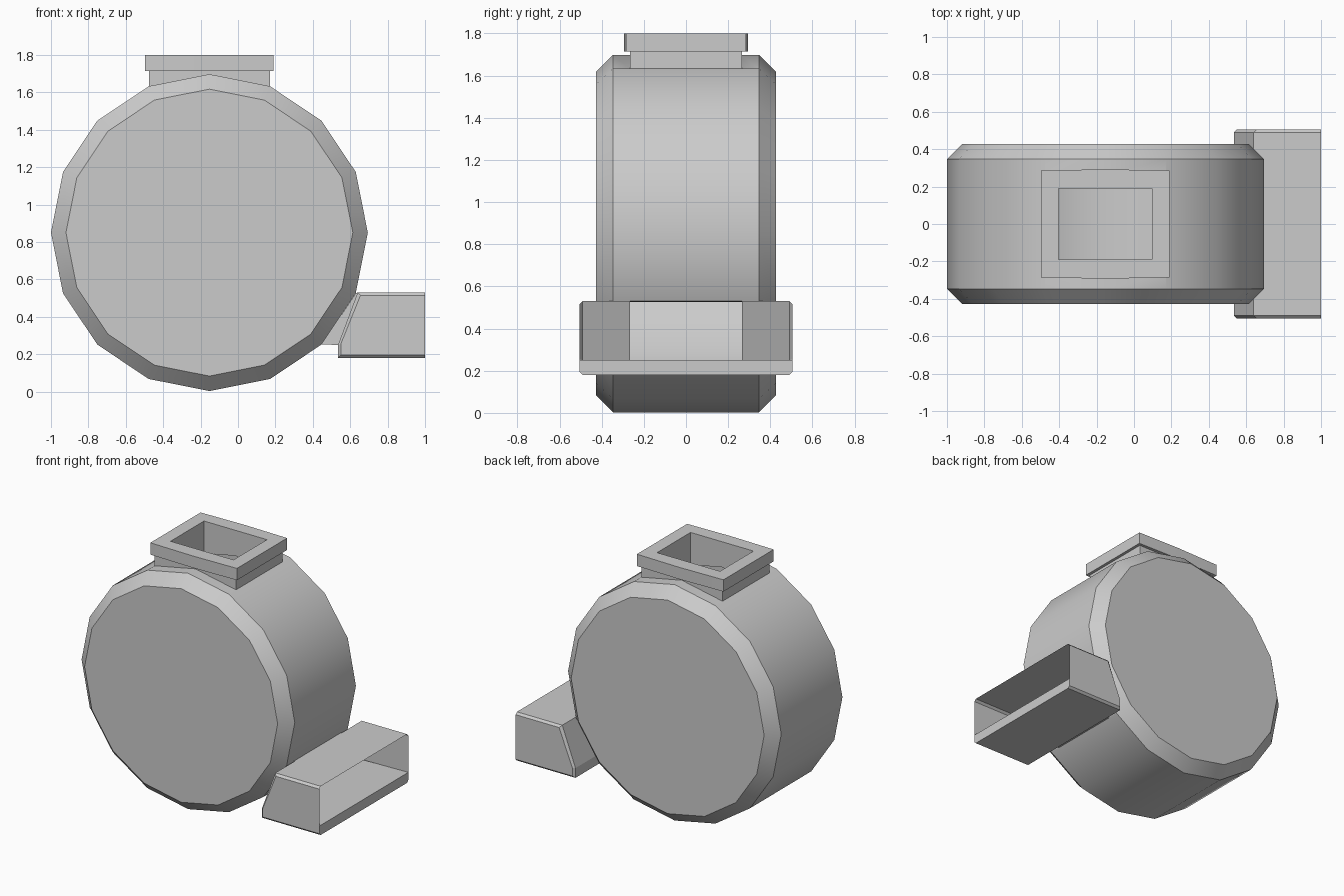
import bpy, bmesh, math
from math import sin, cos, pi

if "Cube" in bpy.data.objects:
    bpy.data.objects.remove(bpy.data.objects["Cube"])

GREY = (0.6, 0.6, 0.6, 1)
metal = bpy.data.materials.new("plain grey metal")
metal.use_nodes = True
metal.diffuse_color = GREY
metal.node_tree.nodes["Principled BSDF"].inputs["Base Color"].default_value = GREY

CX, CZ = -0.153, 0.85      # drum axis
SIDES = 16
RADIUS = 0.847
NECK_Y = 0.265             # half width of both openings


def make(name, bm, fix=True):
    if fix:
        bmesh.ops.remove_doubles(bm, verts=bm.verts, dist=0.0005)
        bmesh.ops.recalc_face_normals(bm, faces=bm.faces)
    mesh = bpy.data.meshes.new(name)
    bm.to_mesh(mesh)
    bm.free()
    mesh.materials.append(metal)
    obj = bpy.data.objects.new(name, mesh)
    bpy.context.collection.objects.link(obj)
    return obj


def loft(name, rings):
    """Closed solid through rings of points."""
    bm = bmesh.new()
    loops = [[bm.verts.new(p) for p in ring] for ring in rings]
    for a, b in zip(loops, loops[1:]):
        for i in range(len(a)):
            j = (i + 1) % len(a)
            bm.faces.new((a[i], a[j], b[j], b[i]))
    bm.faces.new(loops[0])
    bm.faces.new(loops[-1])
    return make(name, bm)


def drum_solid(name, radius, half, chamfer):
    def ring(r, y):
        return [(CX + r * sin(2 * pi * i / SIDES), y, CZ + r * cos(2 * pi * i / SIDES))
                for i in range(SIDES)]
    return loft(name, [ring(radius - chamfer, -half), ring(radius, chamfer - half),
                       ring(radius, half - chamfer), ring(radius - chamfer, half)])


def block(name, hx, hy, z0, z1, bulge=0.0):
    """Upright block over the drum axis, with slightly bowed long sides."""
    outline = [(-hx, -hy), (0, -hy - bulge), (hx, -hy), (hx, hy), (0, hy + bulge), (-hx, hy)]
    return loft(name, [[(CX + x, y, z) for x, y in outline] for z in (z0, z1)])


def boolean(target, tool, operation):
    mod = target.modifiers.new(operation, "BOOLEAN")
    mod.operation, mod.solver, mod.object = operation, "EXACT", tool
    bpy.context.view_layer.objects.active = target
    bpy.ops.object.modifier_apply(modifier=mod.name)
    bpy.data.objects.remove(tool)


# Hollow drum with the inlet neck and collar on top
drum = drum_solid("drum_with_inlet", RADIUS, 0.427, 0.08)
boolean(drum, block("neck", 0.323, NECK_Y, 1.45, 1.75), "UNION")
boolean(drum, block("collar", 0.344, 0.285, 1.715, 1.8, 0.008), "UNION")
boolean(drum, drum_solid("cavity", RADIUS - 0.08, 0.347, 0.05), "DIFFERENCE")
boolean(drum, block("inlet_hole", 0.25, 0.19, 1.3, 2.0), "DIFFERENCE")

# Outlet opening through one facet of the drum
opening = [(0.2, 0.252), (0.9, 0.252), (0.9, 0.525), (0.2, 0.525)]
boolean(drum, loft("outlet_hole", [[(x, y, z) for x, z in opening]
                                   for y in (-NECK_Y, NECK_Y)]), "DIFFERENCE")

# Short sheet throat joining the opening to the chute
bm = bmesh.new()
throat = [(0.446, 0.251), (0.535, 0.25), (0.64, 0.53), (0.63, 0.526)]
near, far = [[bm.verts.new((x, y, z)) for x, z in throat] for y in (-NECK_Y, NECK_Y)]
bm.faces.new(near)
bm.faces.new(far)
for i in (0, 2):
    bm.faces.new((near[i], near[i + 1], far[i + 1], far[i]))
make("outlet_throat", bm)

# Chute hood: thin sheet, open at the outer end, slanted back with a gap
bm = bmesh.new()
section = [(1, 0.18), (0.535, 0.18), (0.535, 0.25), (0.64, 0.53), (1, 0.53)]
inset = [(1, 0.195), (0.55, 0.195), (0.55, 0.255), (0.655, 0.515), (1, 0.515)]
stations = [(-0.505, inset), (-0.49, section), (-NECK_Y, section),
            (NECK_Y, section), (0.49, section), (0.505, inset)]
loops = [[bm.verts.new((x, y, z)) for x, z in prof] for y, prof in stations]
for k, (a, b) in enumerate(zip(loops, loops[1:])):
    for i in range(len(section) - 1):
        if not (k == 2 and i == 2):
            bm.faces.new((a[i], a[i + 1], b[i + 1], b[i]))
bm.faces.new(loops[0])
bm.faces.new(loops[-1])
make("chute_hood", bm)

# Raised chute floor and its front lip
bm = bmesh.new()
lip = [(-0.505, 0.25), (-0.505, 0.195), (-0.49, 0.18), (0.49, 0.18), (0.505, 0.195), (0.505, 0.25)]
front = [bm.verts.new((1, y, z)) for y, z in lip]
back = [bm.verts.new((0.537, y, 0.25)) for y in (0.49, -0.49)]
bm.faces.new(front)
bm.faces.new((front[0], front[-1], *back))
make("chute_floor", bm)

# Rounded drum wall stays smooth, the corners stay sharp
bpy.ops.object.select_all(action="DESELECT")
drum.select_set(True)
bpy.context.view_layer.objects.active = drum
bpy.ops.object.shade_smooth_by_angle(angle=math.radians(30))
